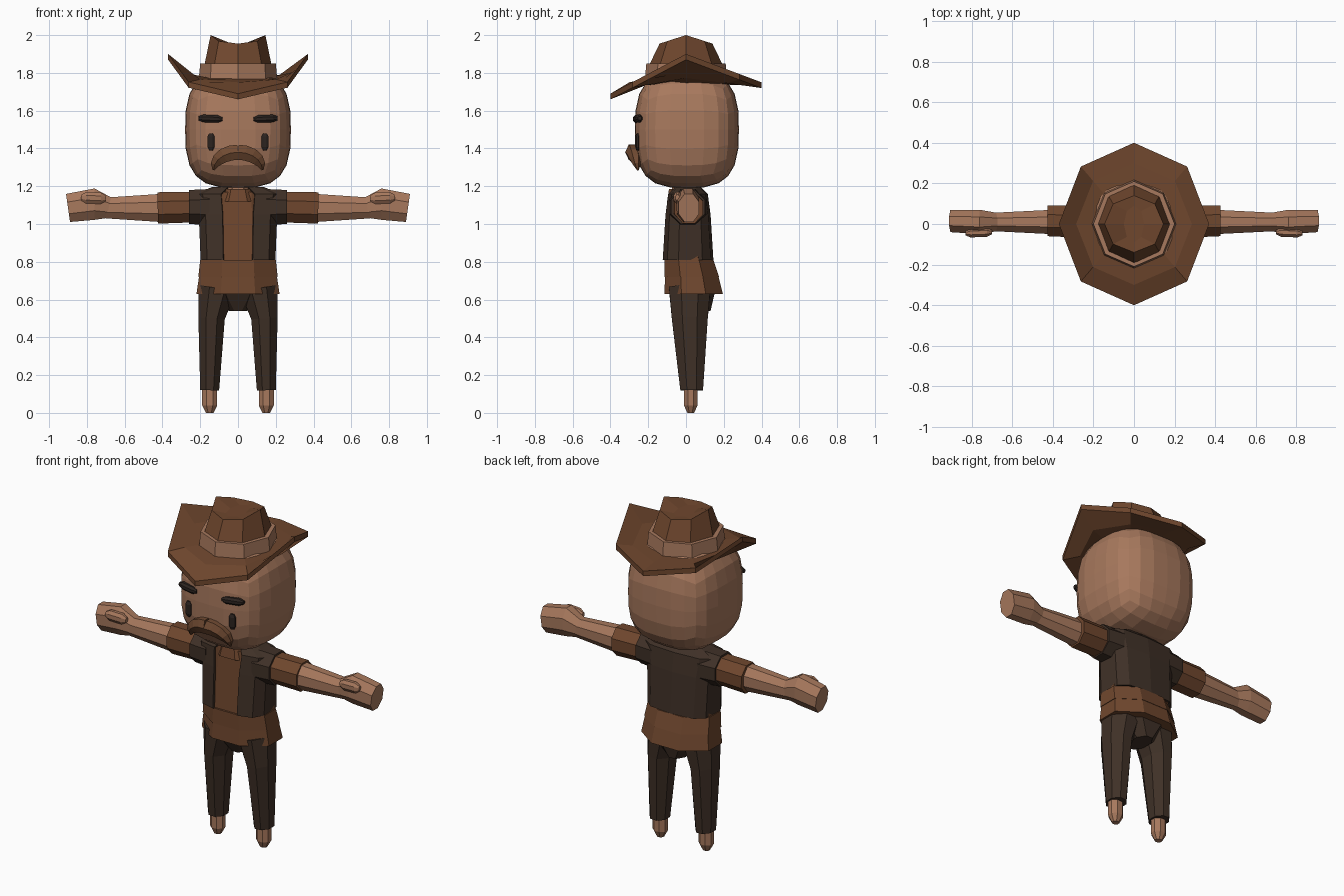
import bpy, bmesh, math
from mathutils import Vector

default_cube = bpy.data.objects.get("Cube")
if default_cube:
    bpy.data.objects.remove(default_cube, do_unlink=True)


def material(name, red, green, blue):
    colour = (red, green, blue, 1)
    mat = bpy.data.materials.new(name)
    mat.use_nodes = True
    mat.diffuse_color = colour
    mat.node_tree.nodes["Principled BSDF"].inputs["Base Color"].default_value = colour
    return mat


skin = material("skin", 0.39, 0.19, 0.11)
brown = material("brown cloth", 0.16, 0.063, 0.027)
dark = material("dark cloth", 0.05, 0.03, 0.02)
black = material("eye black", 0.025, 0.017, 0.014)
hair = material("moustache brown", 0.165, 0.07, 0.032)


def finish(name, bm, mat):
    """Turn the bmesh into a named, coloured object with outward faces."""
    bmesh.ops.recalc_face_normals(bm, faces=bm.faces)
    mesh = bpy.data.meshes.new(name)
    bm.to_mesh(mesh)
    bm.free()
    mesh.materials.append(mat)
    obj = bpy.data.objects.new(name, mesh)
    bpy.context.collection.objects.link(obj)
    return obj


def loft(name, rings, mat, closed=True):
    """Skin a list of point rings; closed rings get end caps."""
    bm = bmesh.new()
    rows = [[bm.verts.new(point) for point in ring] for ring in rings]
    count = len(rows[0])
    for lower, upper in zip(rows, rows[1:]):
        for i in range(count if closed else count - 1):
            j = (i + 1) % count
            bm.faces.new((lower[i], lower[j], upper[j], upper[i]))
    if closed:
        bm.faces.new(rows[0])
        bm.faces.new(rows[-1])
    return finish(name, bm, mat)


def sweep(name, stations, mat, side=1, sides=8):
    """Tube through (centre, (half width, half depth)) in the xz plane."""
    rings = []
    grow = 1 / math.cos(math.pi / sides)
    centres = [Vector(centre) for centre, size in stations]
    for i, (centre, size) in enumerate(stations):
        along = centres[min(i + 1, len(centres) - 1)] - centres[max(i - 1, 0)]
        along.y = 0
        along.normalize()
        across = Vector((-along.z, 0, along.x)) * size[0] * grow
        depth = Vector((0, size[1] * grow, 0))
        ring = []
        for k in range(sides):
            angle = math.tau * (k + 0.5) / sides
            point = centres[i] + across * math.cos(angle) + depth * math.sin(angle)
            point.x *= side
            ring.append(point)
        rings.append(ring)
    return loft(name, rings, mat)


def limb(name, start, end, start_size, end_size, mat, side=1):
    """Straight tapering tube."""
    return sweep(name, [(start, start_size), (end, end_size)], mat, side)


def capsule(name, start, end, size, mat, side=1):
    """Straight tube with narrowed ends."""
    start, end, size = Vector(start), Vector(end), Vector(size)
    profile = ((0, 0.5), (0.2, 1), (0.8, 1), (1, 0.5))
    stations = [(start.lerp(end, t), size * scale) for t, scale in profile]
    return sweep(name, stations, mat, side)


def hat_ring(width, depth, side_z, front_z, back_z):
    """Octagon whose height follows the sides, front and back."""
    ring = []
    for k in range(8):
        x, y = math.sin(math.tau * k / 8), -math.cos(math.tau * k / 8)
        end_z = front_z if y < 0 else back_z
        ring.append((width * x, depth * y, side_z + (end_z - side_z) * abs(y)))
    return ring


def flat_ring(width, depth, z):
    return hat_ring(width, depth, z, z, z)


def brim_ring(t, drop):
    """Brim ring at fraction t outward, curling up at the sides."""
    base = 1.77
    heights = [base + (tip - base) * t * t - drop for tip in (1.9, 1.69, 1.75)]
    return hat_ring(0.2 + 0.17 * t, 0.2 + 0.2 * t, *heights)


# Head: a gridded cube rounded into a soft block
bm = bmesh.new()
bmesh.ops.create_cube(bm, size=2)
bmesh.ops.subdivide_edges(bm, edges=bm.edges, cuts=5, use_grid_fill=True)
for vert in bm.verts:
    vert.co /= sum(abs(c) ** 3 for c in vert.co) ** (1 / 3)
bmesh.ops.scale(bm, vec=(0.28, 0.275, 0.31), verts=bm.verts)
bmesh.ops.translate(bm, vec=(0, 0.005, 1.5), verts=bm.verts)
finish("head", bm, skin)

# Hat
spread = (0, 0.5, 1)
under_brim = [brim_ring(t, 0.03) for t in spread]
upper_brim = [brim_ring(t, 0) for t in reversed(spread)]
loft("hat_brim", under_brim + upper_brim, brown)
loft("hat_band", [flat_ring(0.21, 0.22, 1.74), flat_ring(0.2, 0.21, 1.85)], skin)
loft("hat_crown", [flat_ring(0.18, 0.2, 1.83),
                   hat_ring(0.145, 0.14, 2, 1.955, 1.955),
                   flat_ring(0.05, 0.09, 1.955)], brown)

# Neck, collar, shirt and trouser seat
limb("neck", (0, 0, 1.1), (0, 0, 1.25), (0.08, 0.08), (0.06, 0.07), skin)
limb("collar", (0, 0, 1.12), (0, 0, 1.185), (0.12, 0.1), (0.09, 0.09), brown)
limb("shirt", (0, 0.02, 0.72), (0, 0, 1.17), (0.2, 0.13), (0.17, 0.08), brown)
limb("shirt_waist", (0, 0.03, 0.72), (0, 0.015, 0.81), (0.21, 0.145), (0.2, 0.13), brown)
limb("shirt_hem", (0, 0.04, 0.63), (0, 0.03, 0.73), (0.22, 0.155), (0.205, 0.14), brown)
limb("trouser_seat", (0, 0.03, 0.67), (0, 0.05, 0.54), (0.2, 0.13), (0.05, 0.08), dark)

# Open vest: a squarish ring with a gap at the front, lofted upward


def vest_ring(z, width, depth):
    ring = []
    gap = math.radians(12)
    for i in range(11):
        angle = gap + (math.tau - 2 * gap) * i / 10
        x, y = math.sin(angle), -math.cos(angle)
        x, y = (math.copysign(abs(c) ** 0.6, c) for c in (x, y))
        ring.append((width * x, 0.01 + depth * y, z))
    return ring


vest = loft("vest", [vest_ring(0.81, 0.2, 0.135), vest_ring(1.05, 0.21, 0.12),
                     vest_ring(1.16, 0.23, 0.105), vest_ring(1.195, 0.14, 0.07)],
            dark, closed=False)
thickness = vest.modifiers.new("thickness", "SOLIDIFY")
thickness.thickness = 0.012


def moustache_station(t):
    """Half of the moustache: a drooping quarter arc that thins to a tip."""
    angle = t * math.pi / 2
    centre = (0.13 * math.sin(angle), 0.03 * t - 0.285, 1.285 + 0.095 * math.cos(angle))
    radius = 0.035 * (1 - t ** 3) + 0.005
    return centre, (radius, radius * 0.8)


for side, label in ((1, "left"), (-1, "right")):
    # Arms
    limb(label + "_vest_shoulder", (0.15, 0.01, 1.09), (0.26, 0.01, 1.09),
         (0.095, 0.1), (0.09, 0.09), dark, side)
    limb(label + "_sleeve", (0.2, 0.01, 1.09), (0.425, 0.015, 1.085),
         (0.08, 0.08), (0.083, 0.075), brown, side)
    limb(label + "_forearm", (0.4, 0.01, 1.085), (0.7, 0.01, 1.085),
         (0.075, 0.06), (0.055, 0.045), skin, side)
    sweep(label + "_hand", [((0.68, 0.01, 1.085), (0.055, 0.045)),
                            ((0.76, 0.01, 1.105), (0.083, 0.06)),
                            ((0.9, 0.015, 1.085), (0.075, 0.055))], skin, side)
    capsule(label + "_thumb", (0.7, -0.04, 1.135), (0.83, -0.045, 1.14),
            (0.03, 0.022), skin, side)

    # Legs
    sweep(label + "_trouser_leg", [((0.11, 0.02, 0.66), (0.1, 0.11)),
                                   ((0.14, 0.02, 0.5), (0.07, 0.095)),
                                   ((0.15, 0.03, 0.12), (0.05, 0.06))], dark, side)
    capsule(label + "_foot", (0.15, 0.025, 0.2), (0.15, 0.025, 0), (0.04, 0.036), skin, side)

    # Face
    capsule(label + "_eye", (0.143, -0.256, 1.39), (0.143, -0.256, 1.48),
            (0.019, 0.013), black, side)
    capsule(label + "_eyebrow", (0.083, -0.265, 1.555), (0.21, -0.245, 1.56),
            (0.02, 0.02), black, side)
    sweep(label + "_moustache", [moustache_station(i / 5) for i in range(6)], hair, side, 6)
